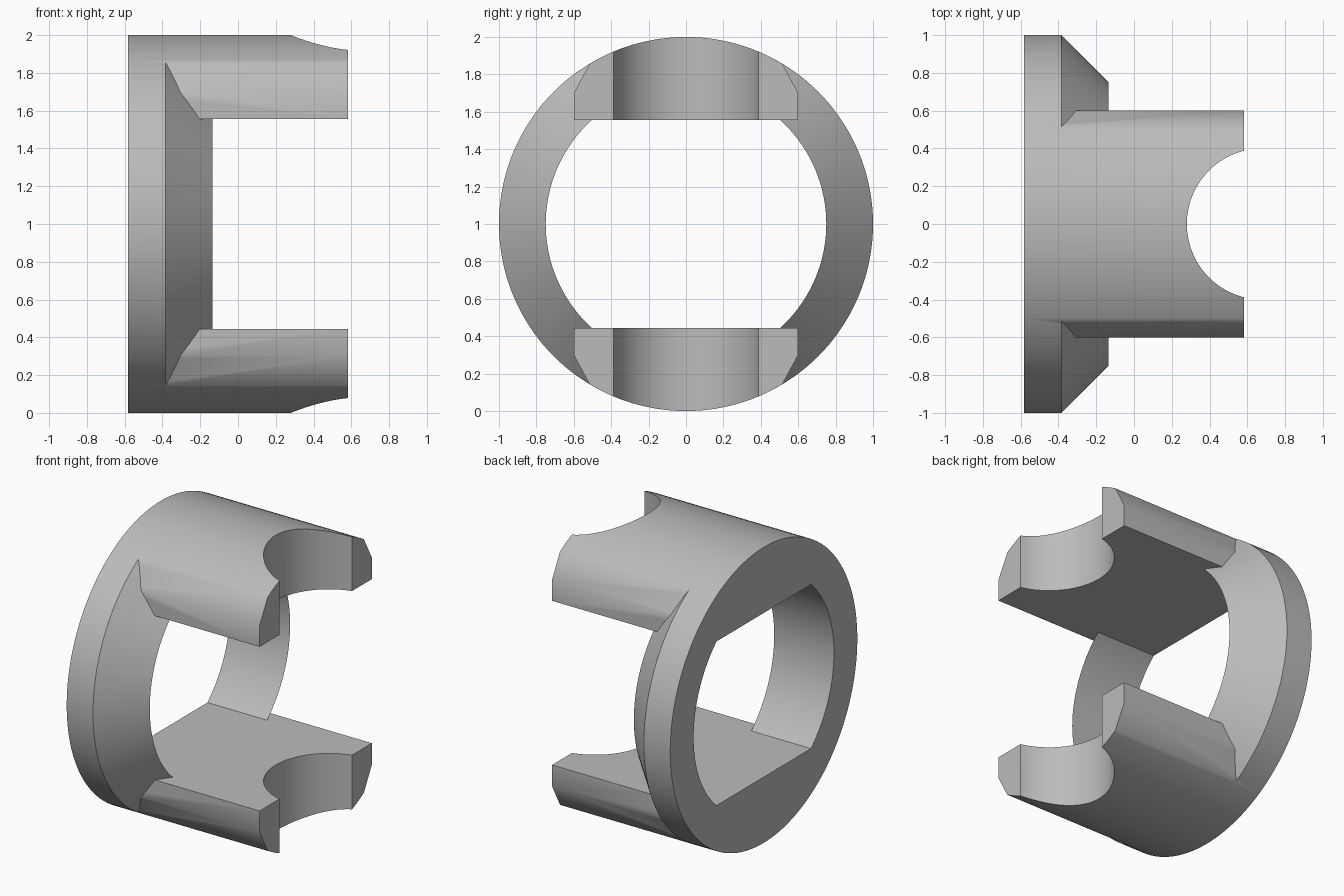
import bpy, bmesh, math
from mathutils import Matrix

if "Cube" in bpy.data.objects:
    bpy.data.objects.remove(bpy.data.objects["Cube"], do_unlink=True)

HALF = 0.582      # half length along x
FLAT = 0.555      # inner flats, measured from the axis
BORE = 0.75       # ring bore radius
TIP = -0.135      # where the ring's cone meets the bore
SEGS = 144


def make_object(name, bm):
    bmesh.ops.recalc_face_normals(bm, faces=bm.faces[:])
    mesh = bpy.data.meshes.new(name)
    bm.to_mesh(mesh)
    bm.free()
    ob = bpy.data.objects.new(name, mesh)
    bpy.context.collection.objects.link(ob)
    return ob


def cylinder(name, radius, depth, matrix):
    bm = bmesh.new()
    bmesh.ops.create_cone(bm, cap_ends=True, segments=SEGS, radius1=radius,
                          radius2=radius, depth=depth, matrix=matrix)
    return make_object(name, bm)


def extrude_x(name, profile, x0, x1):
    bm = bmesh.new()
    face = bm.faces.new([bm.verts.new((x0, y, z)) for y, z in profile])
    moved = bmesh.ops.extrude_face_region(bm, geom=[face], use_keep_orig=True)["geom"]
    bmesh.ops.translate(bm, vec=(x1 - x0, 0, 0),
                        verts=[v for v in moved if isinstance(v, bmesh.types.BMVert)])
    return make_object(name, bm)


def lathe_x(name, profile):
    bm = bmesh.new()
    rings = []
    for i in range(SEGS):
        a = math.tau * i / SEGS
        rings.append([bm.verts.new((x, r * math.cos(a), r * math.sin(a))) for x, r in profile])
    n = len(profile)
    for i in range(SEGS):
        a, b = rings[i], rings[(i + 1) % SEGS]
        for j in range(n):
            k = (j + 1) % n
            bm.faces.new((a[j], a[k], b[k], b[j]))
    return make_object(name, bm)


def cut(target, tool):
    tool.hide_render = True
    mod = target.modifiers.new("cut", "BOOLEAN")
    mod.operation = "DIFFERENCE"
    mod.solver = "EXACT"
    mod.object = tool
    bpy.context.view_layer.objects.active = target
    bpy.ops.object.modifier_apply(modifier=mod.name)
    bpy.data.objects.remove(tool, do_unlink=True)


# Solid bar lying along x
body = cylinder("ring_with_arms", 1.0, 2 * HALF, Matrix.Rotation(math.pi / 2, 4, "Y"))

# Waste around the two chamfered arms: one quarter outline, mirrored to an H
quarter = [(0.6, FLAT), (0.6, 0.70), (0.345, 1.171), (1.5, 1.171)]
outline = (quarter + [(y, -z) for y, z in reversed(quarter)]
           + [(-y, -z) for y, z in quarter] + [(-y, z) for y, z in reversed(quarter)])
waste = extrude_x("waste_cutter", outline, -0.9, 0.9)

# Flared ring that is kept out of the waste, leaving bore and cone
flare = lathe_x("ring_keeper", [(-1.0, BORE), (-1.0, BORE + TIP + 1.0), (TIP, BORE)])
cut(waste, flare)
cut(body, waste)

# Round notch in the arm ends
cut(body, cylinder("notch_cutter", 0.4, 3.0, Matrix.Translation((0.68, 0, 0))))

# Stand on the ground
body.data.transform(Matrix.Translation((0, 0, 1)))

# Grey material
grey = bpy.data.materials.new("plain grey")
grey.use_nodes = True
colour = (0.5, 0.5, 0.5, 1)
grey.diffuse_color = colour
for node in grey.node_tree.nodes:
    if node.type == "BSDF_PRINCIPLED":
        node.inputs["Base Color"].default_value = colour
body.data.materials.clear()
body.data.materials.append(grey)

# Smooth curves, sharp edges
bpy.ops.object.select_all(action="DESELECT")
body.select_set(True)
bpy.context.view_layer.objects.active = body
bpy.ops.object.shade_smooth_by_angle(angle=math.radians(35))
